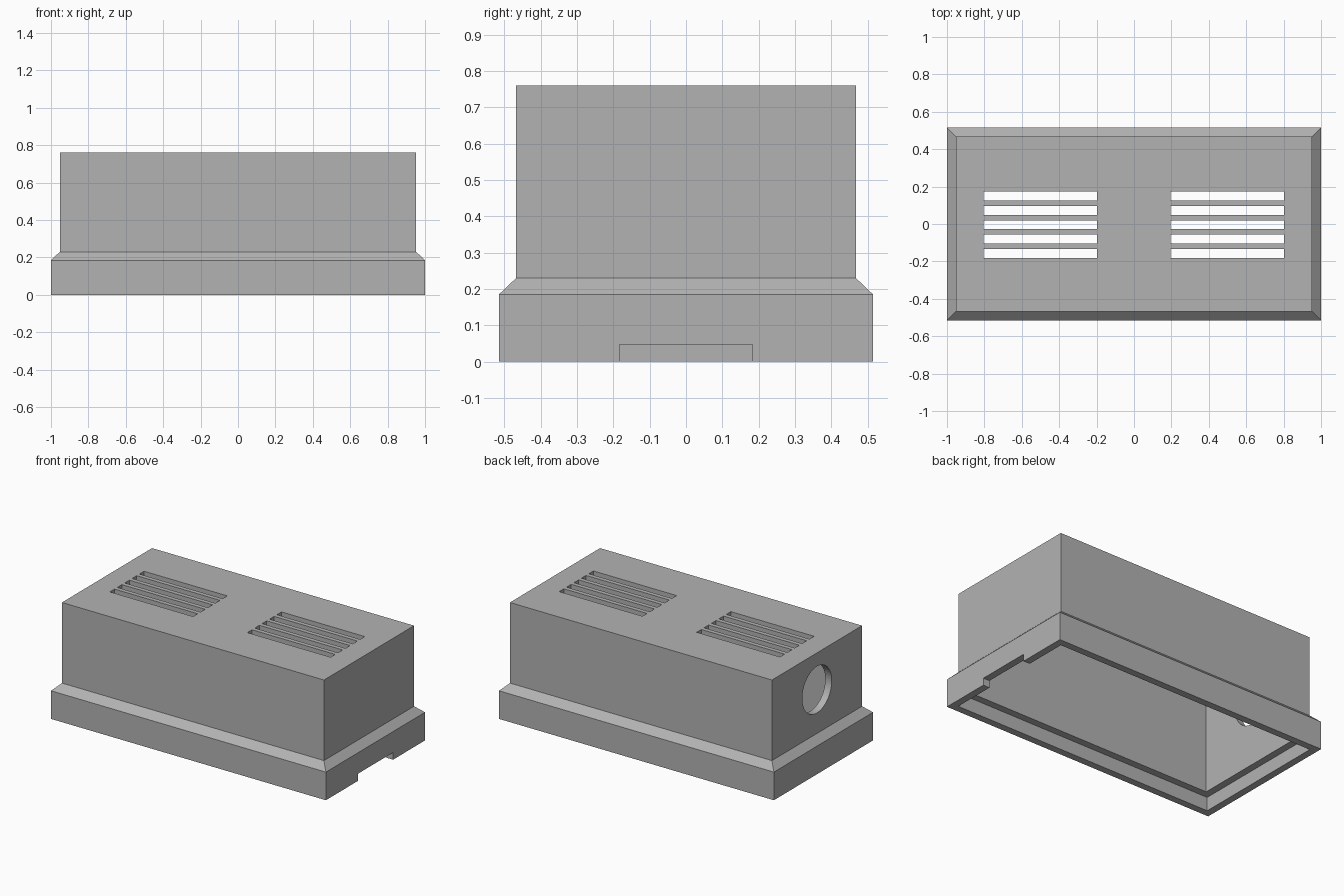
import bpy, bmesh
from mathutils import Matrix

cube = bpy.data.objects.get("Cube")
if cube:
    bpy.data.objects.remove(cube, do_unlink=True)

grey = bpy.data.materials.new("mid_grey")
grey.use_nodes = True
colour = (0.45, 0.45, 0.45, 1)
grey.diffuse_color = colour
grey.node_tree.nodes["Principled BSDF"].inputs["Base Color"].default_value = colour

HALF_X, HALF_Y, HEIGHT = 1.0, 0.515, 0.76
WALL = 0.047          # thickness of every wall
FLARE_Z, BODY_Z = 0.185, 0.23
LEDGE_Z = 0.09        # depth of the rebate under the skirt


def make_object(name, bm):
    bmesh.ops.recalc_face_normals(bm, faces=bm.faces)
    mesh = bpy.data.meshes.new(name)
    bm.to_mesh(mesh)
    bm.free()
    mesh.materials.append(grey)
    obj = bpy.data.objects.new(name, mesh)
    bpy.context.collection.objects.link(obj)
    return obj


def add_box(bm, x0, x1, y0, y1, z0, z1):
    place = Matrix.Translation(((x0 + x1) / 2, (y0 + y1) / 2, (z0 + z1) / 2))
    size = Matrix.Diagonal((x1 - x0, y1 - y0, z1 - z0, 1))
    bmesh.ops.create_cube(bm, size=1, matrix=place @ size)


# Hollow housing: rectangular rings from the roof, down the outside, up the inside
rings = [(WALL, HEIGHT), (WALL, BODY_Z), (0, FLARE_Z), (0, 0),
         (WALL, 0), (WALL, LEDGE_Z), (2 * WALL, LEDGE_Z), (2 * WALL, HEIGHT - WALL)]
bm = bmesh.new()
loops = []
for inset, z in rings:
    x, y = HALF_X - inset, HALF_Y - inset
    loops.append([bm.verts.new(p) for p in ((-x, -y, z), (x, -y, z), (x, y, z), (-x, y, z))])
for a, b in zip(loops, loops[1:]):
    for i in range(4):
        j = (i + 1) % 4
        bm.faces.new((a[i], a[j], b[j], b[i]))
bm.faces.new(loops[0])
bm.faces.new(loops[-1])
housing = make_object("housing", bm)

# Cutters: two banks of vent slots, skirt notch, round cable hole
bm = bmesh.new()
for centre in (-0.502, 0.498):
    for i in range(-2, 3):
        y = i * 0.0768 - 0.004
        add_box(bm, centre - 0.303, centre + 0.303, y - 0.024, y + 0.024, HEIGHT - 0.1, HEIGHT + 0.1)
add_box(bm, HALF_X - 0.07, HALF_X + 0.1, -0.183, 0.183, -0.1, 0.047)
bmesh.ops.create_cone(bm, cap_ends=True, segments=64, radius1=0.153, radius2=0.153, depth=0.3,
                      matrix=Matrix.Translation((-HALF_X + WALL, 0, 0.518)) @ Matrix.Rotation(1.5708, 4, "Y"))
cutter = make_object("opening_cutter", bm)
cutter.hide_render = True

cut = housing.modifiers.new("openings", "BOOLEAN")
cut.operation = "DIFFERENCE"
cut.solver = "EXACT"
cut.object = cutter
bpy.context.view_layer.objects.active = housing
housing.select_set(True)
bpy.ops.object.modifier_apply(modifier=cut.name)
bpy.data.objects.remove(cutter, do_unlink=True)
bpy.ops.object.shade_smooth_by_angle(angle=0.5)
